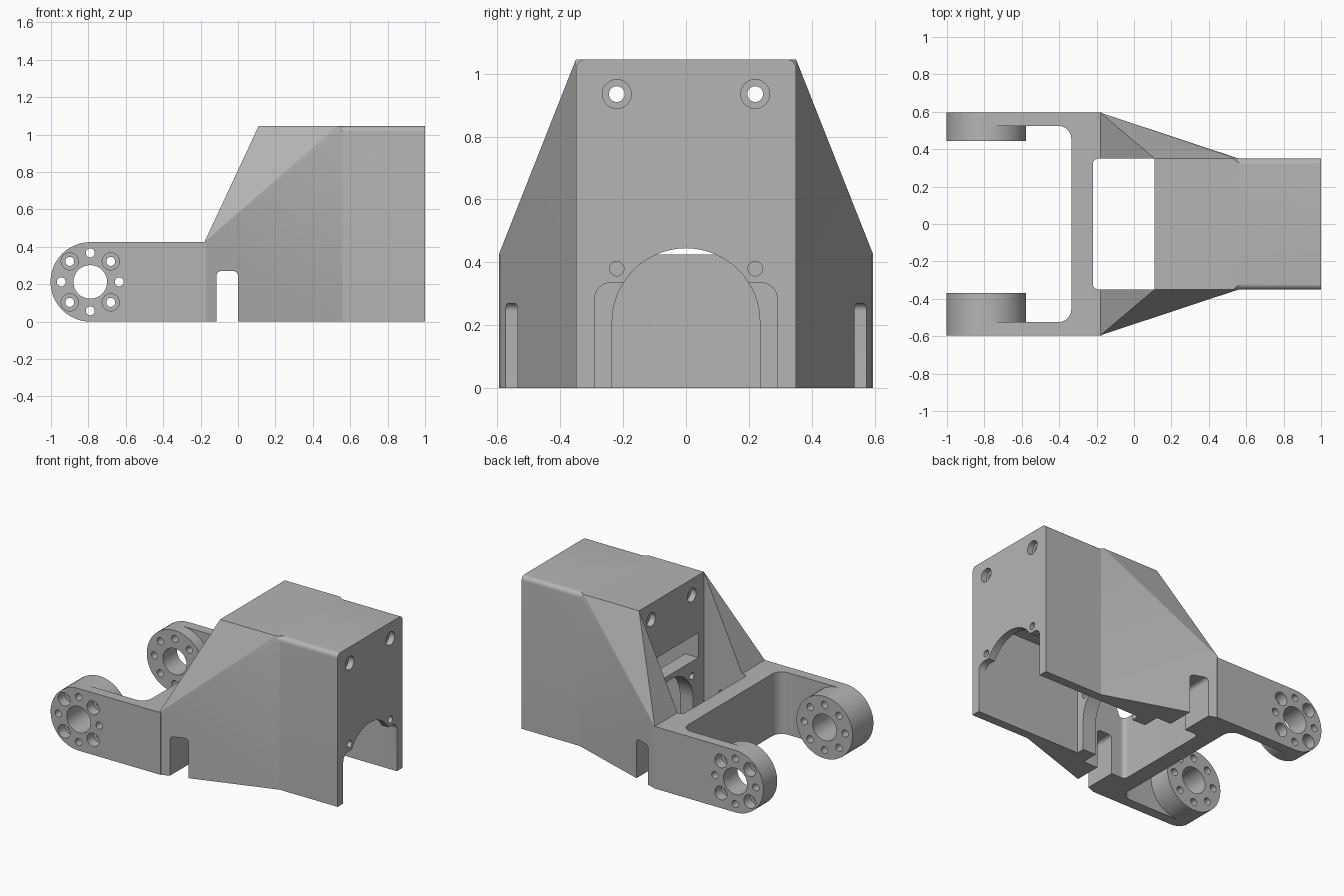
import bpy, bmesh
from math import sin, cos, pi, radians

cube = bpy.data.objects.get("Cube")
if cube:
    bpy.data.objects.remove(cube, do_unlink=True)

grey = bpy.data.materials.new("plain_grey")
grey.use_nodes = True
colour = (0.46, 0.46, 0.46, 1)
grey.diffuse_color = colour
grey.node_tree.nodes["Principled BSDF"].inputs["Base Color"].default_value = colour

PLACE = {"x": lambda u, v, w: (w, u, v),
         "y": lambda u, v, w: (u, w, v),
         "z": lambda u, v, w: (u, v, w)}


def make(name, bm):
    bmesh.ops.recalc_face_normals(bm, faces=bm.faces)
    mesh = bpy.data.meshes.new(name)
    bm.to_mesh(mesh)
    bm.free()
    mesh.materials.append(grey)
    ob = bpy.data.objects.new(name, mesh)
    bpy.context.collection.objects.link(ob)
    return ob


def prism(name, profile, axis, lo, hi):
    """Extrude a 2D profile along an axis."""
    bm = bmesh.new()
    rings = [[bm.verts.new(PLACE[axis](u, v, w)) for u, v in profile] for w in (lo, hi)]
    bm.faces.new(rings[0])
    bm.faces.new(rings[1][::-1])
    n = len(profile)
    for i in range(n):
        j = (i + 1) % n
        bm.faces.new((rings[0][i], rings[1][i], rings[1][j], rings[0][j]))
    return make(name, bm)


def hull(name, points):
    bm = bmesh.new()
    for p in points:
        bm.verts.new(p)
    bmesh.ops.convex_hull(bm, input=bm.verts)
    bmesh.ops.dissolve_limit(bm, angle_limit=radians(1), verts=bm.verts, edges=bm.edges)
    return make(name, bm)


def arc(u, v, r, start=0, end=2 * pi, n=32):
    count = n if end - start >= 2 * pi else n + 1
    return [(u + r * cos(start + (end - start) * i / n),
             v + r * sin(start + (end - start) * i / n)) for i in range(count)]


def rect(u0, v0, u1, v1, low=0, high=0, left=None, right=None):
    """Rectangle with rounded corners, radii by bottom/top or by left/right."""
    corners = [(u0, v0, 1, 1, low), (u1, v0, -1, 1, low),
               (u1, v1, -1, -1, high), (u0, v1, 1, -1, high)]
    out = []
    for k, (u, v, su, sv, r) in enumerate(corners):
        if left is not None:
            r = left if su > 0 else right
        if r == 0:
            out.append((u, v))
            continue
        pts = []
        for i in range(9):
            t = i * pi / 16
            pts.append((u + su * r * (1 - sin(t)), v + sv * r * (1 - cos(t))))
        out += pts if k % 2 else pts[::-1]
    return out


def arch(half, spring):
    return [(half, -0.1)] + arc(0, spring, half, 0, pi, 24) + [(-half, -0.1)]


def boolean(target, tool, operation):
    mod = target.modifiers.new("join", "BOOLEAN")
    mod.operation = operation
    mod.solver = "EXACT"
    mod.object = tool
    bpy.context.view_layer.update()
    graph = bpy.context.evaluated_depsgraph_get()
    mesh = bpy.data.meshes.new_from_object(target.evaluated_get(graph))
    target.modifiers.clear()
    target.data = mesh
    bpy.data.objects.remove(tool, do_unlink=True)


# Pivot arms and cross wall, cut from one round-ended block
PX, PZ, R = -0.79, 0.2125, 0.2125
block = arc(PX, PZ, R, pi / 2, 1.5 * pi, 24) + [(-0.17, 0), (-0.17, 2 * R)]
bracket = prism("bracket", block, "y", -0.595, 0.595)
boolean(bracket, prism("arm_gap", rect(-1.3, -0.525, -0.335, 0.525, left=0, right=0.07),
                       "z", -0.1, 0.6), "DIFFERENCE")

# Pivot bosses, the front one thicker
for lo, hi in ((-0.595, -0.37), (0.445, 0.595)):
    boolean(bracket, prism("boss", arc(PX, PZ, R, n=48), "y", lo, hi), "UNION")

# Tapered shoulder and square housing
shoulder = []
for s in (-1, 1):
    shoulder += [(-0.18, s * 0.595, 0), (-0.18, s * 0.595, 0.425), (0.11, s * 0.35, 1.045),
                 (0.53, s * 0.35, 1.045), (0.57, s * 0.32, 1.045),
                 (0.56, s * 0.35, 1.015), (0.56, s * 0.35, 0)]
boolean(bracket, hull("shoulder", shoulder), "UNION")
boolean(bracket, prism("housing", rect(-0.35, 0, 0.35, 1.045, high=0.03),
                       "x", 0.5, 1), "UNION")

# Openings: well, cavity, window, mount arch, end opening, side slots
cutters = [
    ("well", rect(-0.22, -0.35, 0.11, 0.35, left=0.03, right=0), "z", -0.1, 1.3),
    ("cavity", rect(-0.29, -0.1, 0.29, 0.65), "x", 0.21, 0.95),
    ("window", rect(-0.29, 0.48, 0.29, 0.65), "x", 0.05, 0.3),
    ("mount_arch", arch(0.235, 0.21), "x", 0.05, 0.3),
    ("end_arch", arch(0.235, 0.21), "x", 0.9, 1.1),
    ("end_opening", rect(-0.29, -0.1, 0.29, 0.335, high=0.05), "x", 0.9, 1.1),
    ("side_slot", rect(-0.115, -0.1, 0, 0.27, high=0.025), "y", -0.8, 0.8),
]

# Screw holes along the housing
for y in (-0.22, 0.22):
    cutters += [("upper_screw", arc(y, 0.935, 0.025), "x", 0, 1.1),
                ("upper_recess", arc(y, 0.935, 0.046), "x", 0.96, 1.1),
                ("inner_recess", arc(y, 0.935, 0.046), "x", 0.05, 0.15),
                ("lower_screw", arc(y, 0.38, 0.023), "x", 0, 1.1)]

# Pivot bore, ring of pin holes and recessed screw holes
cutters.append(("pivot_bore", arc(PX, PZ, 0.09), "y", -0.8, 0.8))
for i in range(8):
    a = i * pi / 4
    u, v = PX + 0.155 * cos(a), PZ + 0.155 * sin(a)
    cutters.append(("pin_hole", arc(u, v, 0.024), "y", -0.8, 0.8))
    if i % 2:
        cutters += [("recess", arc(u, v, 0.046), "y", -0.8, -0.525),
                    ("recess", arc(u, v, 0.046), "y", 0.525, 0.8)]

for cutter in cutters:
    boolean(bracket, prism(*cutter), "DIFFERENCE")

# Single colour, smooth only on the rounded surfaces
bracket.data.materials.clear()
bracket.data.materials.append(grey)
bpy.context.view_layer.objects.active = bracket
bracket.select_set(True)
bpy.ops.object.shade_smooth_by_angle(angle=radians(15))
